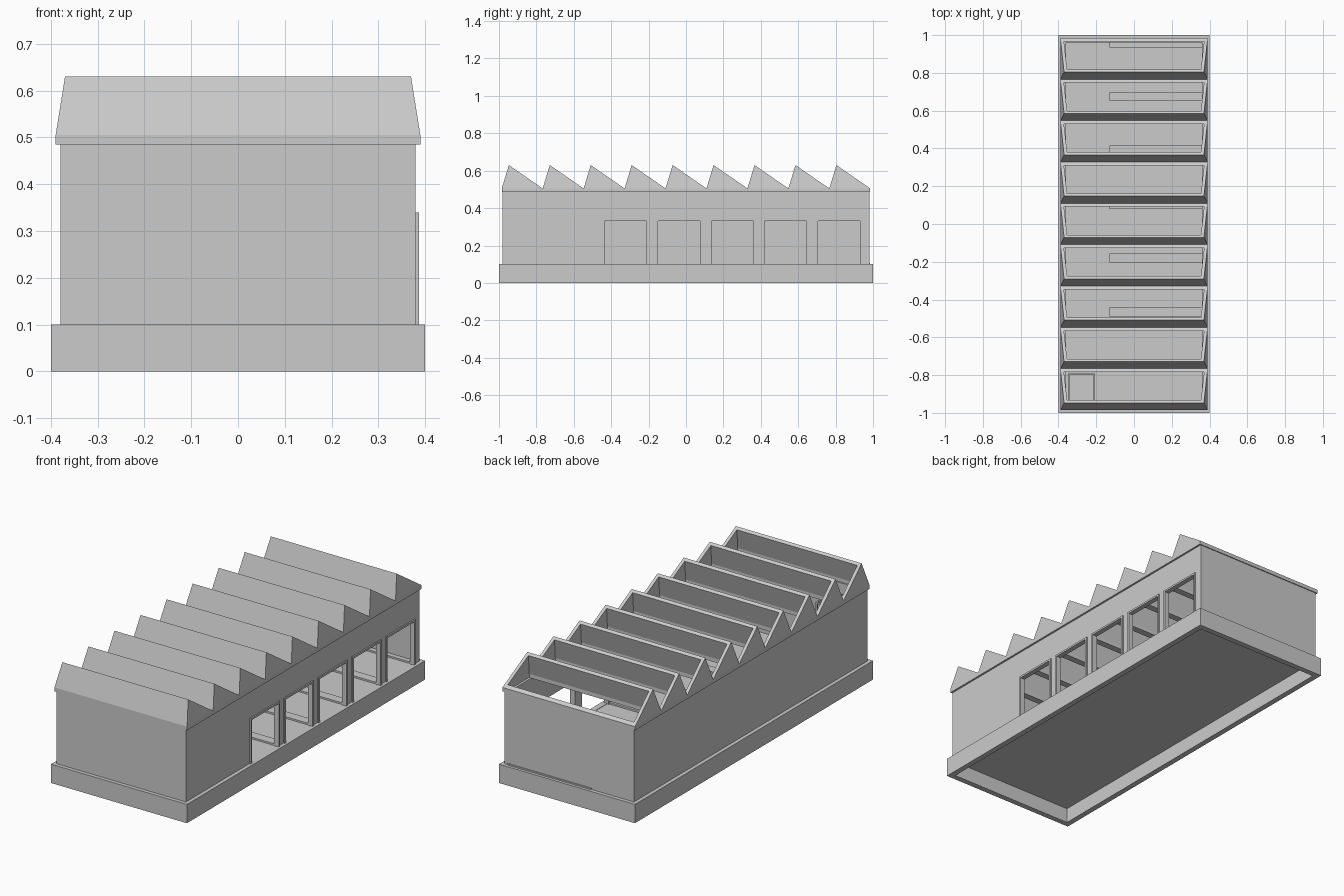
import bpy, bmesh
from mathutils import Vector

if "Cube" in bpy.data.objects:
    bpy.data.objects.remove(bpy.data.objects["Cube"])


def finish(name, bm):
    bmesh.ops.recalc_face_normals(bm, faces=bm.faces)
    me = bpy.data.meshes.new(name)
    bm.to_mesh(me)
    bm.free()
    ob = bpy.data.objects.new(name, me)
    bpy.context.collection.objects.link(ob)
    return ob


def box(name, x0, x1, y0, y1, z0, z1):
    bm = bmesh.new()
    bmesh.ops.create_cube(bm, size=1)
    for v in bm.verts:
        v.co = Vector((x0 + (v.co.x + .5) * (x1 - x0),
                       y0 + (v.co.y + .5) * (y1 - y0),
                       z0 + (v.co.z + .5) * (z1 - z0)))
    return finish(name, bm)


def plate_x(name, outline, x0, x1):
    """Extrude a (y, z) outline along x."""
    bm = bmesh.new()
    f = bm.faces.new([bm.verts.new((x0, y, z)) for y, z in outline])
    r = bmesh.ops.extrude_face_region(bm, geom=[f])
    for v in r["geom"]:
        if isinstance(v, bmesh.types.BMVert):
            v.co.x = x1
    return finish(name, bm)


def ring(name, hx, hy, t, z0, z1):
    """Rectangular hollow frame."""
    bm = bmesh.new()
    loops = []
    for d, z in ((0, z0), (0, z1), (t, z1), (t, z0)):
        a, b = hx - d, hy - d
        loops.append([bm.verts.new((x, y, z)) for x, y in
                      ((-a, -b), (a, -b), (a, b), (-a, b))])
    for i in range(4):
        p, q = loops[i], loops[(i + 1) % 4]
        for k in range(4):
            j = (k + 1) % 4
            bm.faces.new((p[k], p[j], q[j], q[k]))
    return finish(name, bm)


# Hollow plinth and floor
ring("plinth", .4, 1, .03, 0, .1)
box("floor", -.372, .372, -.972, .972, .08, .098)

# Walls
T = .02
box("left_wall", -.38, -.38 + T, -.98, .98, .098, .486)
for name, y in (("front_wall", -.98), ("back_wall", .98 - T)):
    box(name, -.36, .36, y, y + T, .098, .486)

# Right wall with five open bays
bays = [(-.435 + .285 * i, -.21 + .285 * i) for i in range(5)]
outline = [(-.98, .486), (-.98, .098)]
for a, b in bays:
    outline += [(a, .098), (a, .33), (b, .33), (b, .098)]
outline += [(.98, .098), (.98, .486)]
plate_x("right_wall", outline, .36, .38)

# Bay surrounds and low floor kerbs between the bays
W = .01
for a, b in bays:
    plate_x("bay_frame", [(a - W, .1), (a - W, .34), (b + W, .34), (b + W, .1),
                          (b, .1), (b, .33), (a, .33), (a, .1)], .378, .387)
edges = [bays[0][0] - .03] + [b + .03 for _, b in bays]
for y in edges:
    box("bay_kerb", -.13, .36, y - .025, y + .025, .097, .107)


# Sawtooth roof: each tooth is a shell, open on its gentle rear slope
def tooth(y0, y1):
    zb, zt, zp = .485, .505, .63
    ya = y0 + .038
    slope = lambda y: zp + (zt - zp) * (y - ya) / (y1 - ya)
    outer = [(y0, zb, .39), (y0, zt, .39), (ya, zp, .37), (y1, zt, .39), (y1, zb, .39)]
    i0, ia, i1 = y0 + .018, ya + .014, y1 - .018
    inner = [(i0, zb, .373), (i0, zt, .373), (ia, slope(ia), .354),
             (i1, slope(i1), .371), (i1, zb, .373)]
    bm = bmesh.new()
    O, I = [[[bm.verts.new((s * w, y, z)) for y, z, w in prof] for s in (-1, 1)]
            for prof in (outer, inner)]
    for P in (O, I):
        L, R = P
        for i, j in ((0, 1), (1, 2), (3, 4)):
            bm.faces.new((L[i], L[j], R[j], R[i]))
        for S in P:
            bm.faces.new((S[0], S[1], S[3], S[4]))
            bm.faces.new((S[1], S[2], S[3]))
    for i, j in ((2, 3), (0, 4)):       # slope rim and underside rim
        for s in (0, 1):
            bm.faces.new((O[s][i], O[s][j], I[s][j], I[s][i]))
        for k in (i, j):
            bm.faces.new((O[0][k], O[1][k], I[1][k], I[0][k]))
    finish("roof_tooth", bm)


N, Y = 9, .985
step = 2 * Y / N
for i in range(N):
    tooth(-Y + i * step, -Y + (i + 1) * step)

# Slim braced rack in the front left corner
for x in (-.35, -.215):
    for y in (-.94, -.8):
        box("rack_post", x, x + .008, y, y + .008, .097, .44)
for z in (.2, .32, .432):
    for y in (-.94, -.8):
        box("rack_rail", -.35, -.207, y, y + .008, z, z + .008)
    for x in (-.35, -.215):
        box("rack_rail", x, x + .008, -.94, -.792, z, z + .008)
